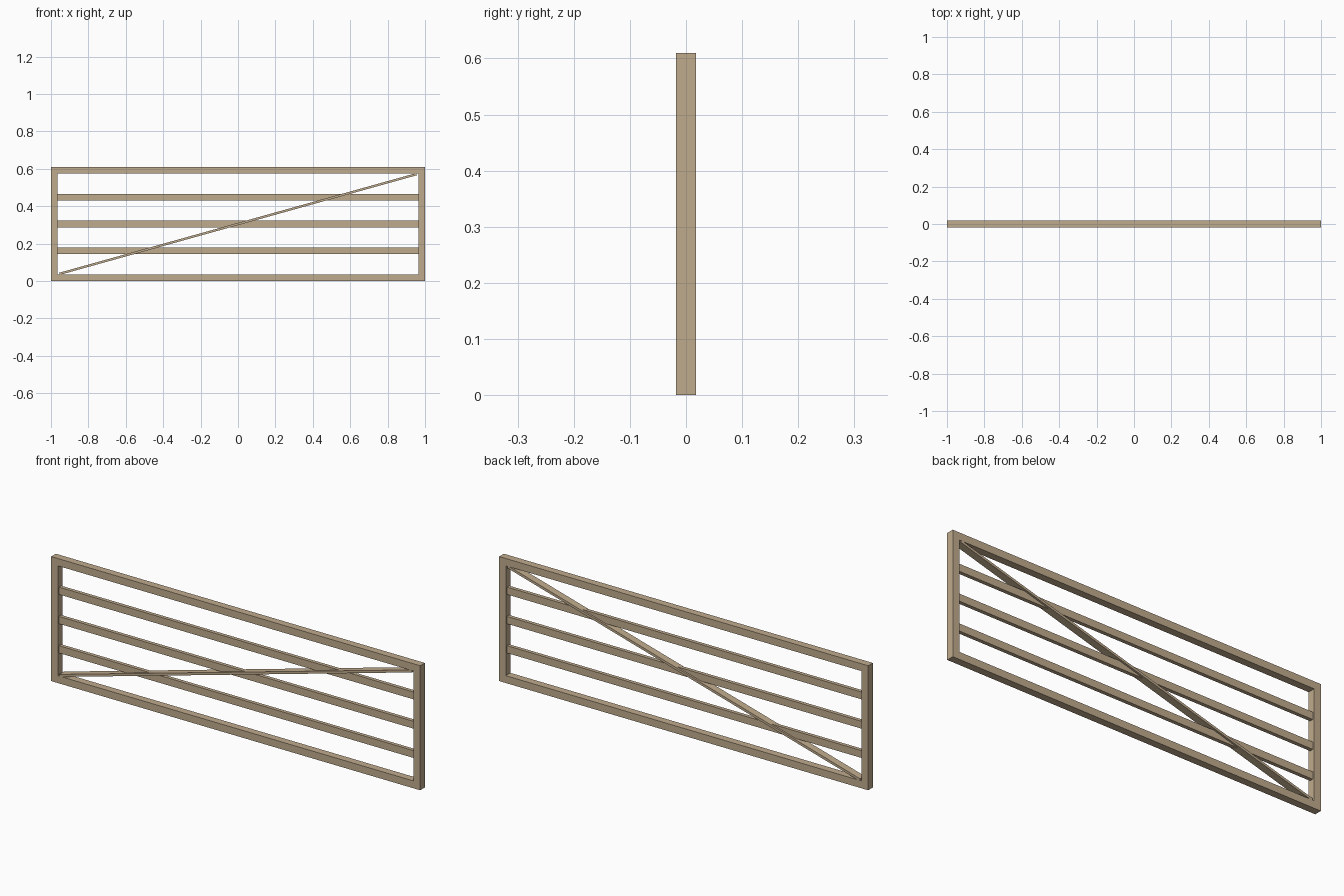
import bpy
import math

old = bpy.data.objects.get("Cube")
if old:
    bpy.data.objects.remove(old, do_unlink=True)

# Single pale timber colour
wood = bpy.data.materials.new("pale wood")
wood.use_nodes = True
color = (0.53, 0.41, 0.27, 1)
wood.diffuse_color = color
wood.node_tree.nodes["Principled BSDF"].inputs["Base Color"].default_value = color

LENGTH, HEIGHT, BAR = 2.0, 0.61, 0.036
SLAT_DEPTH, BRACE_THICK = 0.018, 0.012


def beam(name, center, size, tilt=0):
    bpy.ops.mesh.primitive_cube_add(size=1, location=(center[0], 0, center[1]))
    obj = bpy.context.object
    obj.name = name
    obj.scale = size
    obj.rotation_euler.y = -tilt
    bpy.ops.object.transform_apply(location=False, rotation=False, scale=True)
    obj.data.materials.append(wood)
    return obj


# Outer frame, each member butting against the next around the corners
for side, top, rail, post in ((1, HEIGHT - BAR / 2, "top_rail", "left_post"),
                              (-1, BAR / 2, "bottom_rail", "right_post")):
    beam(rail, (side * BAR / 2, top), (LENGTH - BAR, BAR, BAR))
    beam(post, (side * (LENGTH - BAR) / 2, (HEIGHT - side * BAR) / 2),
         (BAR, BAR, HEIGHT - BAR))

# Thin horizontal slats, evenly spaced and centred in the frame depth
inner_w, inner_h = LENGTH - 2 * BAR, HEIGHT - 2 * BAR
gap = (inner_h - 3 * BAR) / 4
for i in range(3):
    z = BAR + gap + BAR / 2 + i * (gap + BAR)
    beam(f"slat_{i + 1}", (0, z), (inner_w, SLAT_DEPTH, BAR))

# Diagonal brace from the lower right corner to the upper left corner
beam("diagonal_brace", (0, HEIGHT / 2),
     (math.hypot(inner_w, inner_h) - 0.02, BAR, BRACE_THICK),
     math.atan2(inner_h, inner_w))
